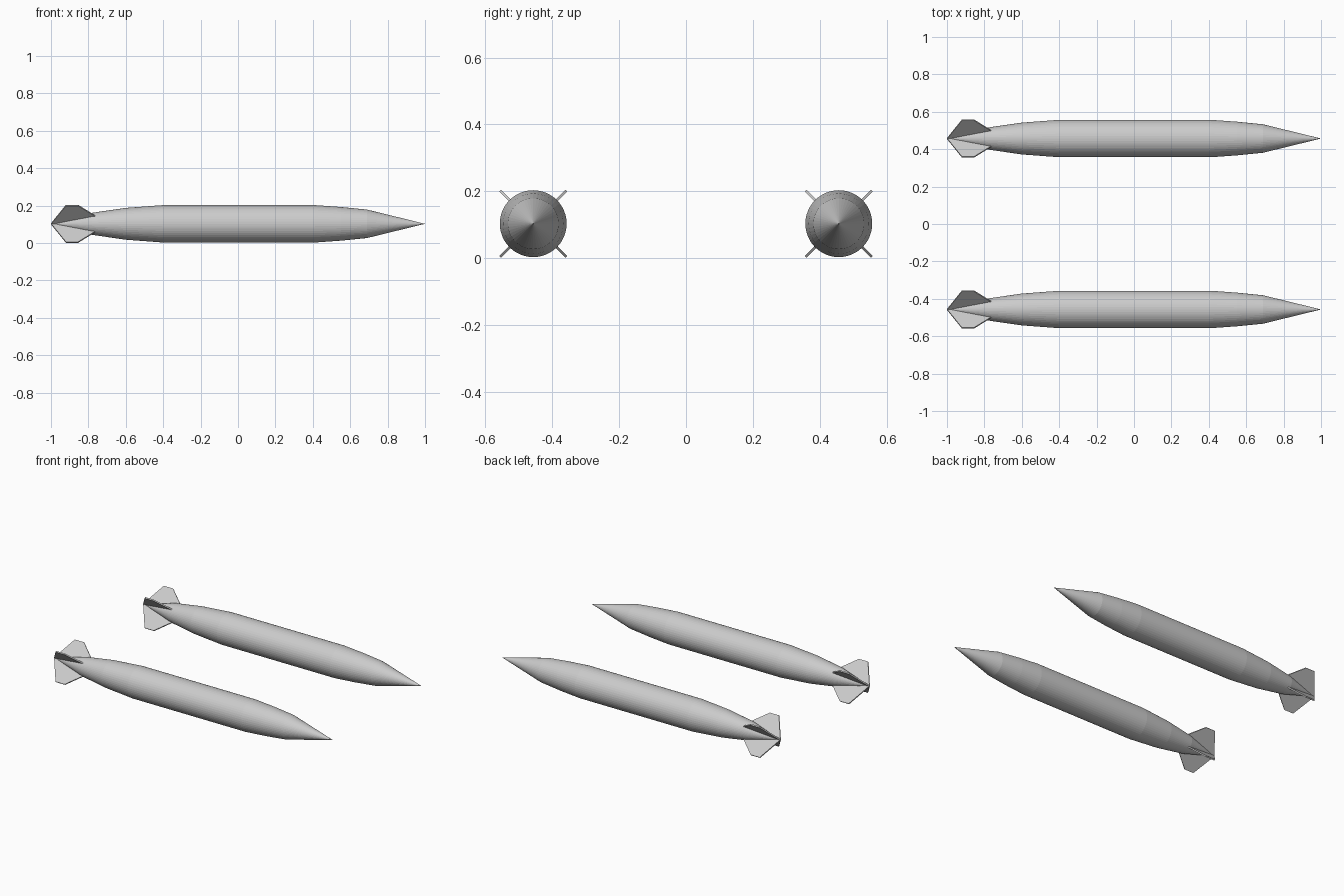
import bpy, bmesh, math
from mathutils import Matrix, Vector

if "Cube" in bpy.data.objects:
    bpy.data.objects.remove(bpy.data.objects["Cube"])

SIDES = 48
AXIS_Z = 0.103
AXIS_Y = 0.457
# (x, radius) from tail to nose
HULL = [(-1.0, 0.0), (-0.78, 0.059), (-0.6, 0.085), (-0.4, 0.1), (0.41, 0.1),
        (0.55, 0.09), (0.69, 0.076), (1.0, 0.0)]
# (x, distance from axis) of one tail fin
FIN = [(-1.0, 0.0), (-0.92, 0.14), (-0.855, 0.14), (-0.76, 0.057), (-0.82, 0.02)]
FIN_THICK = 0.008


def add_object(name, bm, y):
    bmesh.ops.recalc_face_normals(bm, faces=bm.faces)
    mesh = bpy.data.meshes.new(name)
    bm.to_mesh(mesh)
    bm.free()
    obj = bpy.data.objects.new(name, mesh)
    obj.location = (0, y, AXIS_Z)
    bpy.context.collection.objects.link(obj)
    return obj


def hull(name, y):
    # Profile spun around the long axis
    bm = bmesh.new()
    verts = [bm.verts.new((x, 0, r)) for x, r in HULL]
    edges = [bm.edges.new(pair) for pair in zip(verts, verts[1:])]
    bmesh.ops.spin(bm, geom=verts + edges, cent=(0, 0, 0), axis=(1, 0, 0),
                   angle=math.tau, steps=SIDES, use_duplicate=False)
    bmesh.ops.remove_doubles(bm, verts=bm.verts, dist=1e-5)
    add_object(name, bm, y)


def tail_fins(name, y):
    # Four flat plates in an X around the tail
    bm = bmesh.new()
    for i in range(4):
        turn = Matrix.Rotation(math.radians(45 + 90 * i), 3, 'X')
        face = bm.faces.new([bm.verts.new(turn @ Vector((x, -FIN_THICK / 2, r)))
                             for x, r in FIN])
        out = bmesh.ops.extrude_face_region(bm, geom=[face], use_keep_orig=True)
        moved = [v for v in out["geom"] if isinstance(v, bmesh.types.BMVert)]
        bmesh.ops.translate(bm, verts=moved, vec=turn @ Vector((0, FIN_THICK, 0)))
    add_object(name, bm, y)


for side, y in (("left", AXIS_Y), ("right", -AXIS_Y)):
    hull(side + "_hull", y)
    tail_fins(side + "_tail_fins", y)
